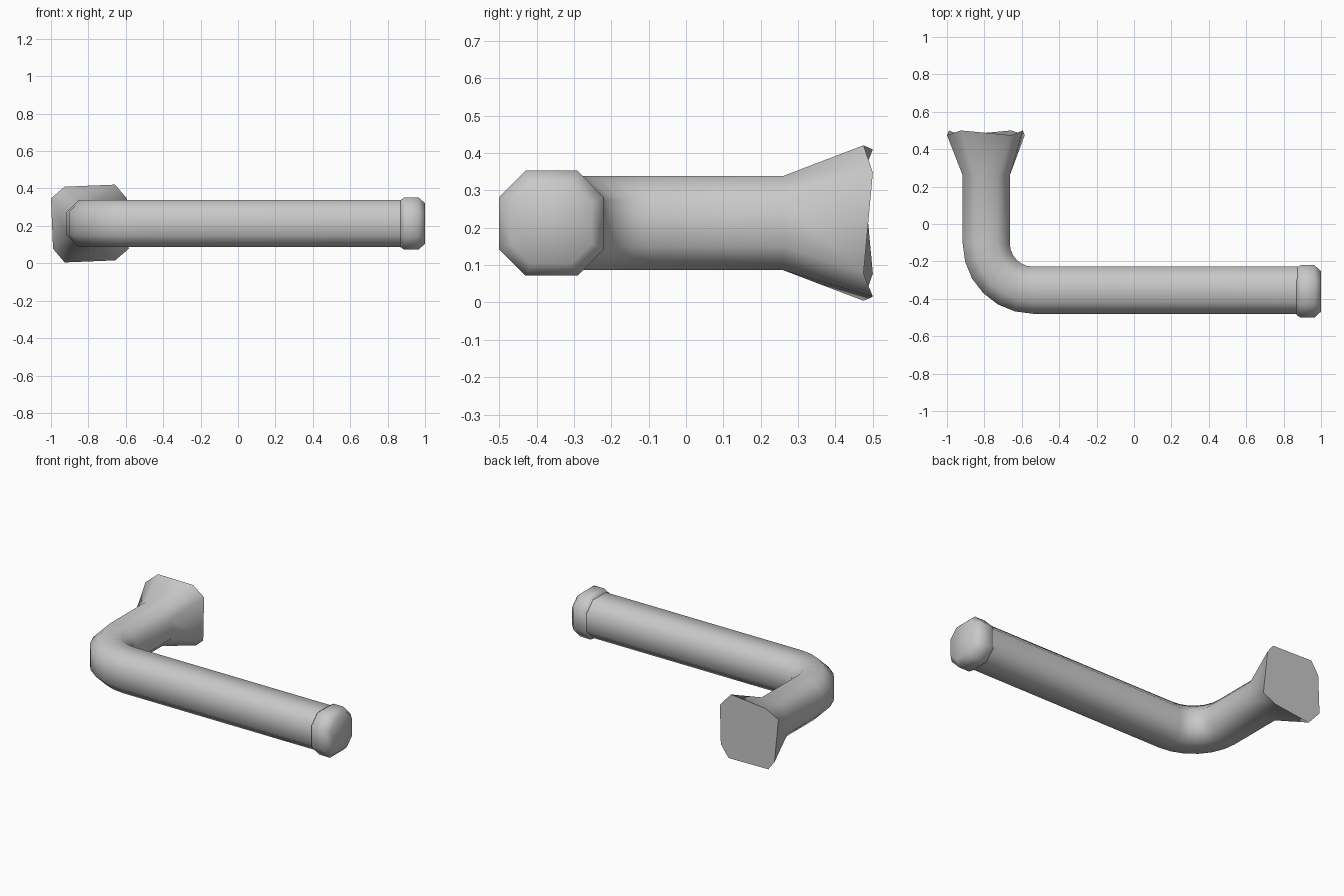
import bpy, bmesh, math
from mathutils import Vector

if "Cube" in bpy.data.objects:
    bpy.data.objects.remove(bpy.data.objects["Cube"])

Z = 0.2125  # height of the bar axis

metal = bpy.data.materials.new("grey metal")
metal.diffuse_color = (0.58, 0.58, 0.58, 1)
metal.use_nodes = True
metal.node_tree.nodes["Principled BSDF"].inputs["Base Color"].default_value = metal.diffuse_color


def ring(x, y, u, a, b):
    """Octagon around (x, y, Z), spanned by the flat direction u and z."""
    pts = [(a, b), (b, a), (-b, a), (-a, b), (-a, -b), (-b, -a), (b, -a), (a, -b)]
    return [Vector((x, y, Z)) + Vector(u) * p + Vector((0, 0, q)) for p, q in pts]


def loft(name, rings):
    """Skin consecutive octagons and close both ends."""
    bm = bmesh.new()
    loops = [[bm.verts.new(p) for p in r] for r in rings]
    for r, s in zip(loops, loops[1:]):
        for i in range(8):
            j = (i + 1) % 8
            bm.faces.new((r[i], r[j], s[j], s[i]))
    bm.faces.new(loops[0])
    bm.faces.new(loops[-1])
    bmesh.ops.recalc_face_normals(bm, faces=bm.faces)
    mesh = bpy.data.meshes.new(name)
    bm.to_mesh(mesh)
    bm.free()
    mesh.materials.append(metal)
    ob = bpy.data.objects.new(name, mesh)
    bpy.context.collection.objects.link(ob)
    bpy.ops.object.select_all(action='DESELECT')
    ob.select_set(True)
    bpy.context.view_layer.objects.active = ob
    bpy.ops.object.shade_smooth_by_angle(angle=math.radians(62))
    return ob


# Flared wall mount, its rim corners alternately set back
X = (1, 0, 0)
wide = ring(-0.792, 0.475, X, 0.208, 0.135)
near = ring(-0.792, 0.5, X, 0.197, 0.135)
rim = [near[i] if i % 2 == 0 else wide[i] for i in range(8)]

# Bent bar: straight neck, quarter bend, long arm
A, B, R = 0.126, 0.062, 0.25
rings = [rim, ring(-0.79, 0.26, X, A, B)]
for k in range(7):
    t = math.radians(15 * k)
    c, s = math.cos(t), math.sin(t)
    rings.append(ring(-0.54 - R * c, -0.104 - R * s, (c, s, 0), A, B))
Y = (0, 1, 0)
rings.append(ring(0.9, -0.354, Y, A, B))
loft("bent_bar_with_mount", rings)

# Rounded end cap
profile = [(0.87, 0.127, 0.063), (0.89, 0.14, 0.07), (0.965, 0.14, 0.07), (1.0, 0.108, 0.054)]
loft("end_cap", [ring(x, -0.36, Y, a, b) for x, a, b in profile])
